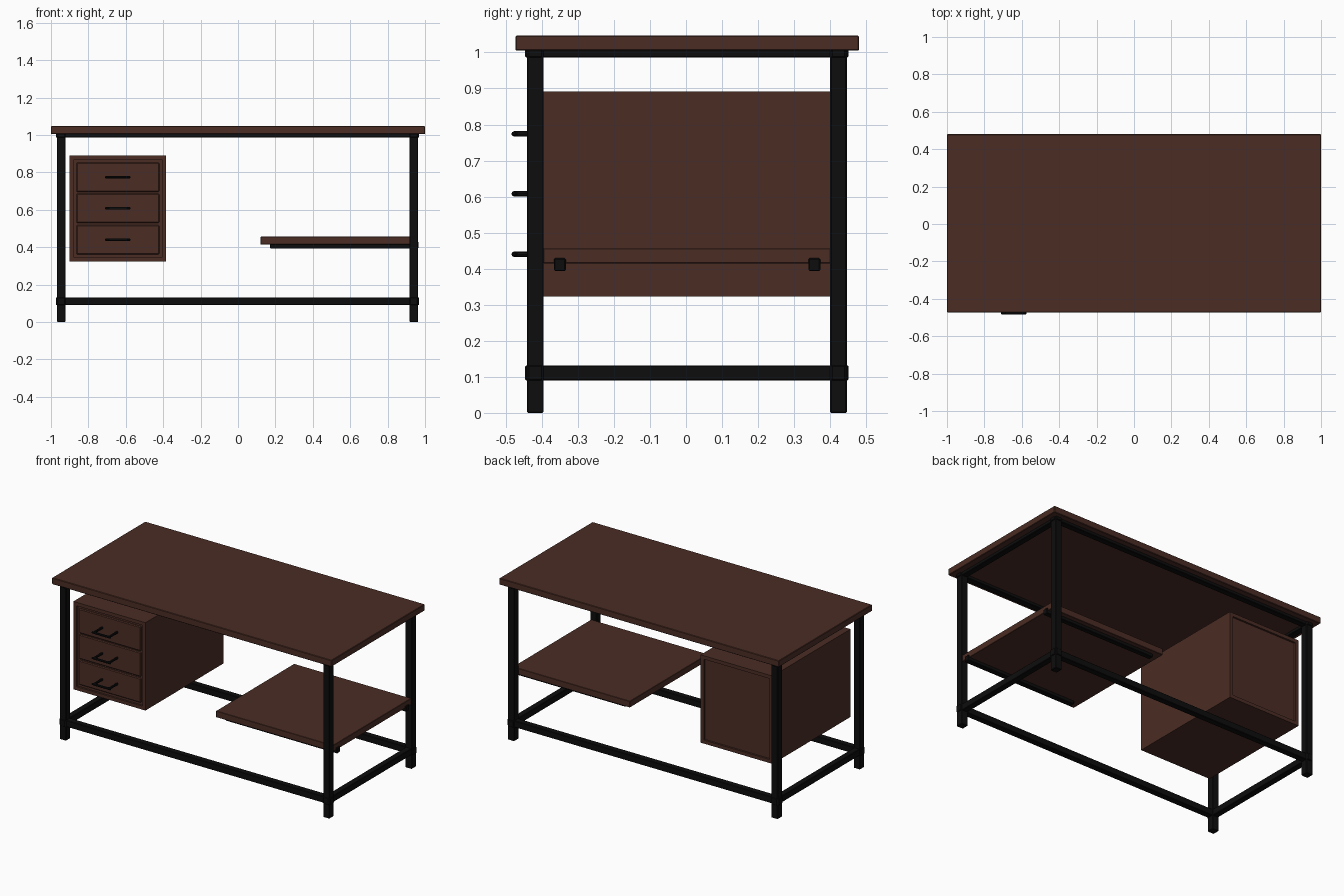
import bpy
import bmesh

if "Cube" in bpy.data.objects:
    bpy.data.objects.remove(bpy.data.objects["Cube"], do_unlink=True)


def material(name, rgb):
    mat = bpy.data.materials.new(name)
    mat.use_nodes = True
    mat.diffuse_color = (*rgb, 1)
    mat.node_tree.nodes["Principled BSDF"].inputs["Base Color"].default_value = (*rgb, 1)
    return mat


wood = material("dark brown wood", (0.07, 0.026, 0.018))
metal = material("black metal", (0.004, 0.004, 0.004))


def box(name, mat, x, y, z, bevel=0.0, recess=None):
    """Box from (min, max) ranges; recess = (border, depth) sinks the front and back."""
    bm = bmesh.new()
    bmesh.ops.create_cube(bm, size=1)
    for v in bm.verts:
        for axis, (low, high) in enumerate((x, y, z)):
            v.co[axis] = high if v.co[axis] > 0 else low
    if recess:
        border, depth = recess
        bm.normal_update()
        for face in [f for f in bm.faces if abs(f.normal.y) > 0.9]:
            bmesh.ops.inset_individual(bm, faces=[face], thickness=border)
            normal = face.normal.copy()
            inner = bmesh.ops.extrude_discrete_faces(bm, faces=[face])["faces"][0]
            for v in inner.verts:
                v.co -= normal * depth
    elif bevel:
        bmesh.ops.bevel(bm, geom=bm.edges[:], offset=bevel, segments=1, affect="EDGES")
    mesh = bpy.data.meshes.new(name)
    bm.to_mesh(mesh)
    bm.free()
    mesh.materials.append(mat)
    obj = bpy.data.objects.new(name, mesh)
    bpy.context.collection.objects.link(obj)
    return obj


def around(center, width):
    return (center - width / 2, center + width / 2)


# Table top
box("table_top", wood, (-1, 1), (-0.473, 0.48), (1.005, 1.047), 0.003)

# Steel frame: four legs joined by an upper and a lower ring of bars
LEFT, RIGHT, FRONT, BACK = 0.94, -0.945, -0.418, 0.423
for xname, x in (("left", LEFT), ("right", RIGHT)):
    for yname, y in (("front", FRONT), ("back", BACK)):
        box(f"{yname}_{xname}_leg", metal, around(x, 0.046), around(y, 0.046), (0, 1.006), 0.003)

for level, z in (("lower", (0.09, 0.132)), ("upper", (0.986, 1.012))):
    for name, y in (("front", FRONT), ("back", BACK)):
        box(f"{level}_{name}_bar", metal, (RIGHT - 0.028, LEFT + 0.028), around(y, 0.04), z, 0.003)
    for name, x in (("left", LEFT), ("right", RIGHT)):
        box(f"{level}_{name}_bar", metal, around(x, 0.04), (FRONT - 0.028, BACK + 0.028), z, 0.003)

# Side shelf on two runners
box("shelf", wood, (0.12, 0.957), (-0.396, 0.402), (0.415, 0.456), 0.002)
for name, y in (("front", -0.35), ("back", 0.356)):
    box(f"{name}_shelf_runner", metal, (0.17, 0.966), around(y, 0.033), (0.394, 0.429), 0.003)

# Drawer cabinet with sunken front and back panels
box("cabinet", wood, (-0.9, -0.385), (-0.396, 0.4), (0.323, 0.891), recess=(0.032, 0.012))


def pull_handle(name, x, y, z):
    """Bow-shaped rod standing off a drawer."""
    curve = bpy.data.curves.new(name, "CURVE")
    curve.dimensions = "3D"
    curve.bevel_depth = 0.0075
    curve.bevel_resolution = 2
    curve.use_fill_caps = True
    reach = -0.477
    path = [(-0.054, y), (-0.054, reach + 0.012), (-0.042, reach), (0.042, reach),
            (0.054, reach + 0.012), (0.054, y)]
    spline = curve.splines.new("POLY")
    spline.points.add(len(path) - 1)
    for point, (dx, py) in zip(spline.points, path):
        point.co = (x + dx, py, z, 1)
    curve.materials.append(metal)
    obj = bpy.data.objects.new(name, curve)
    bpy.context.collection.objects.link(obj)
    bpy.ops.object.select_all(action="DESELECT")
    obj.select_set(True)
    bpy.context.view_layer.objects.active = obj
    bpy.ops.object.convert(target="MESH")
    bpy.ops.object.shade_smooth_by_angle()
    # Flared tips past the posts
    box(f"{name}_grip", metal, around(x, 0.136), around(reach, 0.013), around(z, 0.013), 0.004)


# Three drawers and their handles
for name, z in (("bottom", 0.44), ("middle", 0.608), ("top", 0.774)):
    box(f"{name}_drawer", wood, (-0.864, -0.421), (-0.393, -0.37), around(z, 0.158), 0.005)
    pull_handle(f"{name}_handle", -0.643, -0.39, z)
